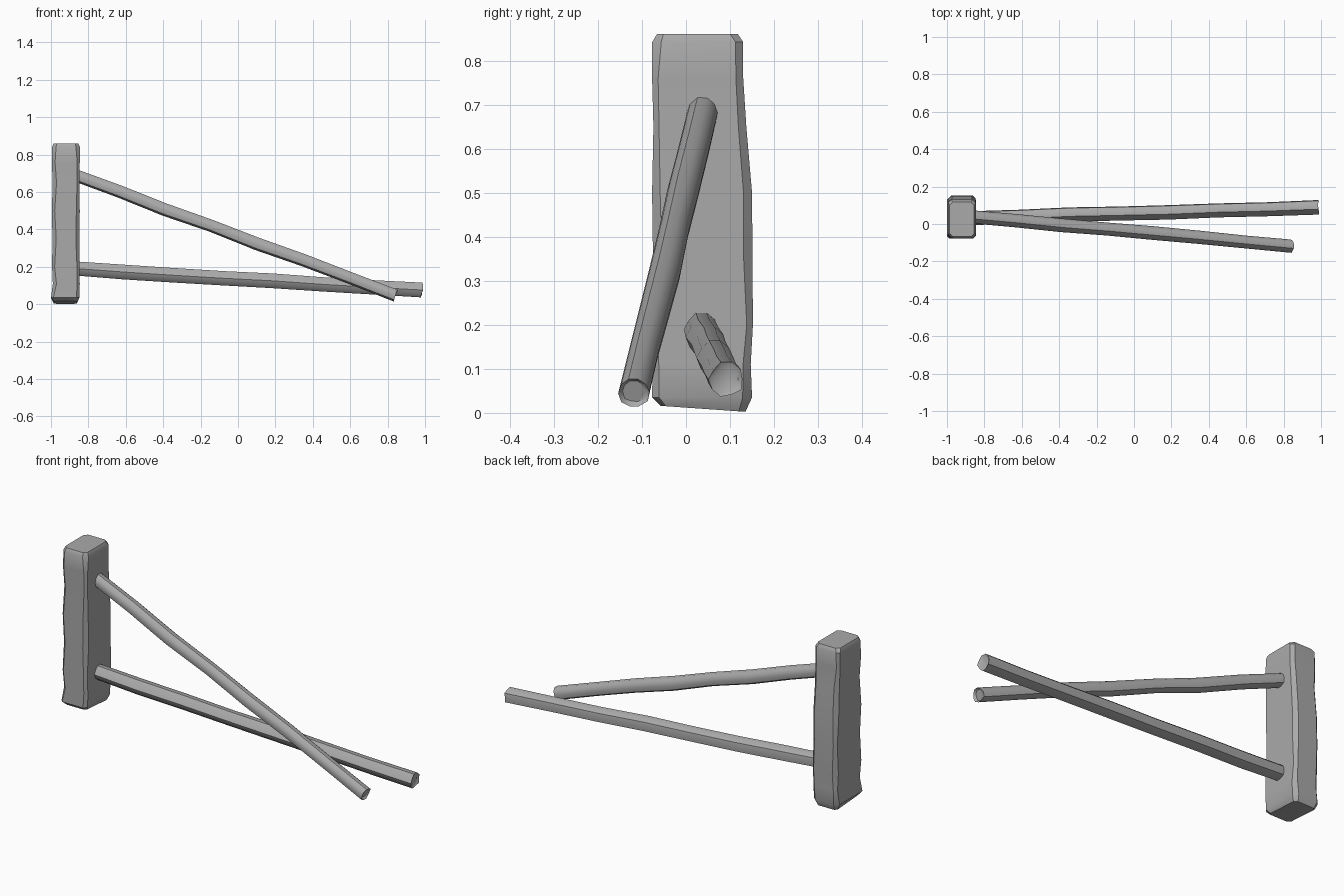
import bpy, bmesh, math, random
from mathutils import Vector

cube = bpy.data.objects.get("Cube")
if cube:
    bpy.data.objects.remove(cube)
random.seed(4)

stone = bpy.data.materials.new("plain grey")
stone.use_nodes = True
GREY = (0.4, 0.4, 0.4, 1)
stone.diffuse_color = GREY
stone.node_tree.nodes["Principled BSDF"].inputs["Base Color"].default_value = GREY


def loft(name, rings, angle):
    """Skin a list of equal-length point rings and close both ends."""
    bm = bmesh.new()
    loops = [[bm.verts.new(p) for p in ring] for ring in rings]
    n = len(loops[0])
    for a, b in zip(loops, loops[1:]):
        for i in range(n):
            j = (i + 1) % n
            bm.faces.new((a[i], a[j], b[j], b[i]))
    bm.faces.new(loops[0][::-1])
    bm.faces.new(loops[-1])
    bmesh.ops.recalc_face_normals(bm, faces=bm.faces)
    mesh = bpy.data.meshes.new(name)
    bm.to_mesh(mesh)
    bm.free()
    obj = bpy.data.objects.new(name, mesh)
    bpy.context.collection.objects.link(obj)
    mesh.materials.append(stone)
    bpy.ops.object.select_all(action="DESELECT")
    obj.select_set(True)
    bpy.context.view_layer.objects.active = obj
    bpy.ops.object.shade_smooth_by_angle(angle=math.radians(angle))
    return obj


def section(x0, x1, y0, y1, z, cut, tilt=0.0):
    """Rectangle with worn, chamfered corners."""
    ring = []
    for x, y, sx, sy in ((x0, y0, 1, 1), (x1, y0, -1, 1), (x1, y1, -1, -1), (x0, y1, 1, -1)):
        c = cut * random.uniform(0.7, 1.3)
        pair = [(x + sx * c, y), (x, y + sy * c)]
        if sx == sy:
            pair.reverse()
        ring += [Vector((px, py, z - tilt * (py - y0))) for px, py in pair]
    return ring


# Upright block: worn hewn post, wider towards the base
levels = [  # height, left x, right x, front y, back y
    (0.035, -1.0, -0.848, -0.077, 0.15),
    (0.11, -0.99, -0.846, -0.076, 0.147),
    (0.2, -0.994, -0.848, -0.077, 0.152),
    (0.35, -0.992, -0.847, -0.075, 0.151),
    (0.5, -0.995, -0.846, -0.077, 0.15),
    (0.65, -0.991, -0.848, -0.074, 0.137),
    (0.76, -0.995, -0.846, -0.077, 0.13),
    (0.842, -0.994, -0.846, -0.077, 0.13)]
rings = [section(-0.985, -0.862, -0.058, 0.135, 0.016, 0.016, 0.07)]
rings += [section(x0, x1, y0, y1, z, 0.017) for z, x0, x1, y0, y1 in levels]
rings.append(section(-0.986, -0.855, -0.066, 0.118, 0.86, 0.014))
loft("upright_block", rings, 35)


def pole(name, start, end, radius, sides=10, steps=7):
    """Slightly crooked round pole with a ragged, hollowed cut end."""
    a, b = Vector(start), Vector(end)
    d = (b - a).normalized()
    side = d.cross(Vector((0, 0, 1))).normalized()
    up = side.cross(d)
    rim = [random.uniform(0.9, 1.05) for _ in range(sides)]

    def ring(centre, r, ragged=0.0):
        pts = []
        for i in range(sides):
            t = math.tau * i / sides
            off = (side * math.cos(t) + up * math.sin(t)) * r * rim[i]
            pts.append(centre + off + d * random.uniform(-ragged, ragged))
        return pts

    rings = []
    for k in range(steps + 1):
        centre = a.lerp(b, k / steps)
        if 0 < k < steps:
            centre += up * random.uniform(-0.004, 0.004) + side * random.uniform(-0.003, 0.003)
        rings.append(ring(centre, radius * random.uniform(0.96, 1.03), 0.006 if k == steps else 0))
    rings.append(ring(b - d * 0.008, radius * 0.75, 0.003))
    loft(name, rings, 40)


# Two poles leaning out from the block and crossing
pole("upper_pole", (-0.88, 0.04, 0.692), (0.84, -0.118, 0.046), 0.037)
pole("lower_pole", (-0.88, 0.034, 0.192), (0.985, 0.092, 0.076), 0.039)
